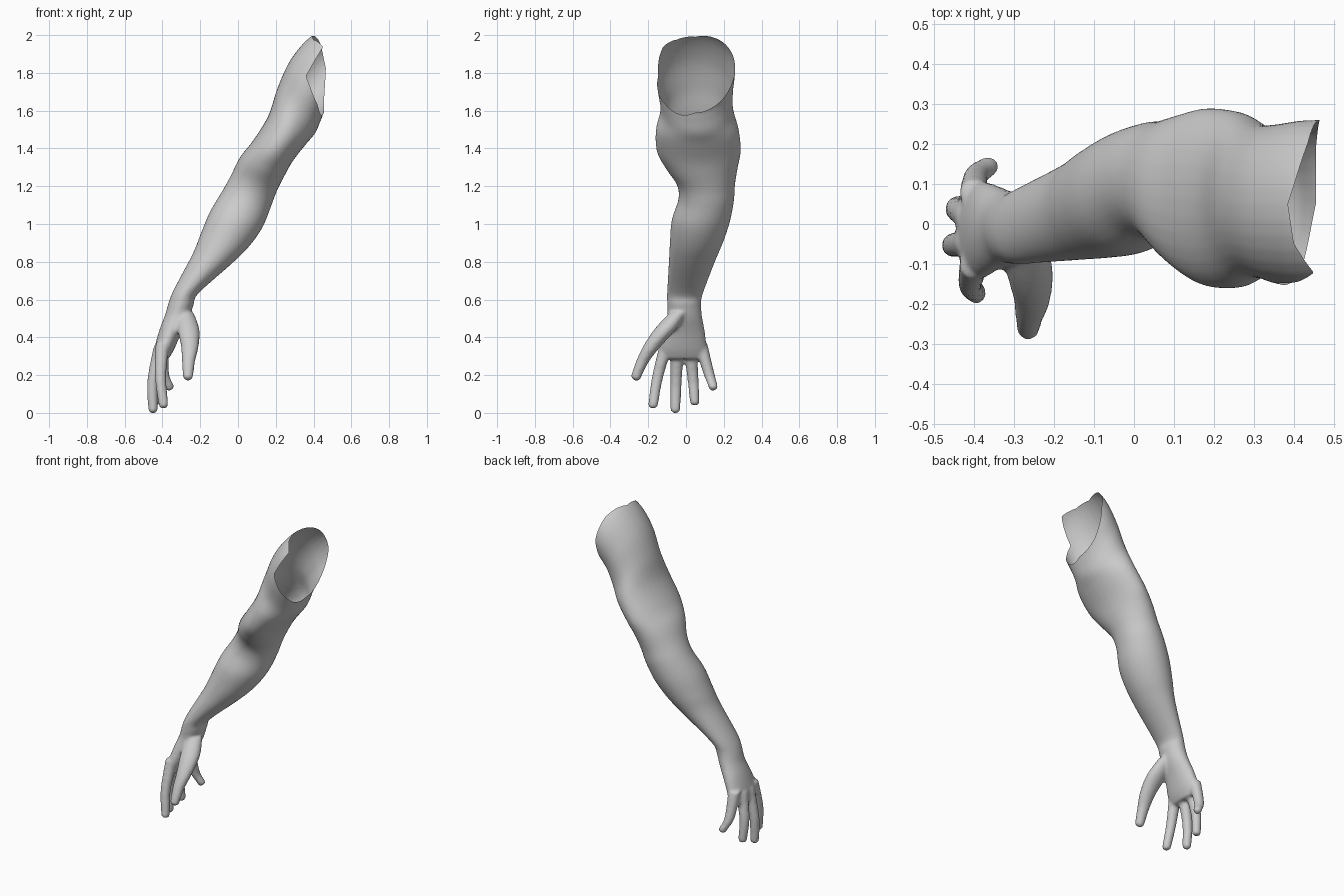
import bpy
import bmesh
from math import atan2, cos, sin, pi, degrees
from mathutils import Vector

default_cube = bpy.data.objects.get("Cube")
if default_cube:
    bpy.data.objects.remove(default_cube, do_unlink=True)

SIDES = 32
STEPS = 5


def smooth_rows(rows):
    """Pass a Catmull-Rom curve through a list of equal-length rows."""
    padded = [rows[0]] + list(rows) + [rows[-1]]
    result = []
    for index in range(len(rows) - 1):
        window = padded[index:index + 4]
        for step in range(STEPS):
            t = step / STEPS
            result.append([
                b + t / 2 * (c - a + t * (2 * a - 5 * b + 4 * c - d
                                          + t * (3 * (b - c) + d - a)))
                for a, b, c, d in zip(*window)])
    result.append(list(rows[-1]))
    return result


def loft(bm, rows):
    """Closed body from oval sections: outer x, z, inner x, z, front y, back y."""
    rings = []
    for outer_x, outer_z, inner_x, inner_z, front, back in smooth_rows(rows):
        outer = Vector((outer_x, (front + back) / 2, outer_z))
        inner = Vector((inner_x, (front + back) / 2, inner_z))
        centre = (outer + inner) / 2
        across = (inner - outer) / 2
        depth = Vector((0, (back - front) / 2, 0))
        ring = []
        for side in range(SIDES):
            angle = 2 * pi * side / SIDES
            ring.append(bm.verts.new(centre + across * cos(angle) + depth * sin(angle)))
        rings.append(ring)
    for ring, following in zip(rings, rings[1:]):
        for side in range(SIDES):
            after = (side + 1) % SIDES
            bm.faces.new((ring[side], ring[after], following[after], following[side]))
    bm.faces.new(rings[0])
    bm.faces.new(rings[-1])


def digit(bm, points, radii):
    """Round tapered digit with a domed tip, running down the points."""
    joints = [(x, y, z, r) for (x, y, z), r in zip(points, radii)]
    x, y, z, r = joints[-1]
    joints.append((x, y, z - r * 0.6, r * 0.8))
    joints.append((x, y, z - r * 0.95, r * 0.35))
    loft(bm, [(x - r, z, x + r, z, y - r, y + r) for x, y, z, r in joints])


# Shoulder, upper arm, elbow, forearm, wrist and palm
arm_sections = [
    (.62, 2.1, .7, 1.86, -.15, .26),
    (.5, 2.05, .58, 1.74, -.15, .26),
    (.385, 2, .47, 1.62, -.16, .26),
    (.28, 1.88, .44, 1.56, -.15, .25),
    (.21, 1.73, .41, 1.49, -.135, .25),
    (.16, 1.58, .36, 1.43, -.16, .28),
    (.08, 1.45, .29, 1.34, -.155, .29),
    (.01, 1.36, .245, 1.26, -.11, .275),
    (-.04, 1.26, .205, 1.18, -.05, .26),
    (-.085, 1.18, .175, 1.1, -.04, .255),
    (-.15, 1.07, .13, .99, -.075, .235),
    (-.2, .95, .06, .89, -.085, .2),
    (-.24, .85, -.03, .8, -.09, .16),
    (-.335, .67, -.21, .64, -.1, .095),
    (-.365, .6, -.235, .58, -.1, .08),
    (-.385, .53, -.26, .51, -.1, .085),
    (-.415, .45, -.3, .43, -.12, .1),
    (-.44, .36, -.34, .34, -.14, .11),
    (-.445, .3, -.37, .29, -.13, .105),
]

# Knuckle, middle joint and tip of each finger
fingers = {
    "index": [(-.4, -.1, .38), (-.41, -.15, .2), (-.395, -.173, .055)],
    "middle": [(-.41, -.045, .36), (-.45, -.052, .18), (-.45, -.056, .03)],
    "ring": [(-.41, .02, .36), (-.442, .036, .2), (-.437, .046, .07)],
    "little": [(-.4, .075, .38), (-.395, .12, .22), (-.365, .143, .15)],
}
thumb = [(-.28, -.04, .54), (-.262, -.11, .45), (-.255, -.18, .36),
         (-.262, -.23, .28), (-.265, -.262, .205)]

bm = bmesh.new()
loft(bm, arm_sections)
for points in fingers.values():
    digit(bm, points, (.037, .03, .026))
digit(bm, thumb, (.045, .058, .047, .035, .028))
bmesh.ops.recalc_face_normals(bm, faces=bm.faces[:])
mesh = bpy.data.meshes.new("arm")
bm.to_mesh(mesh)
bm.free()
arm = bpy.data.objects.new("arm", mesh)
bpy.context.collection.objects.link(arm)

# Fuse the parts into one skin
bpy.ops.object.select_all(action="DESELECT")
arm.select_set(True)
bpy.context.view_layer.objects.active = arm
fuse = arm.modifiers.new("fuse", "REMESH")
fuse.mode = "VOXEL"
fuse.voxel_size = 0.009
soften = arm.modifiers.new("soften", "SMOOTH")
soften.factor = 0.5
soften.iterations = 8
for name in ("fuse", "soften"):
    bpy.ops.object.modifier_apply(modifier=name)

# Shoulder opening: x of the rim by angle around the opening
rim = [(-180, .36), (-137, .42), (-90, .455), (-43, .455), (11, .465), (49, .435),
       (90, .385), (117, .4), (138, .45), (160, .4), (180, .36)]


def rim_x(point):
    angle = degrees(atan2(point.z - 1.79, point.y - 0.05))
    for (a, x_a), (b, x_b) in zip(rim, rim[1:]):
        if angle <= b:
            return x_a + (x_b - x_a) * (angle - a) / (b - a)
    return rim[-1][1]


# Flatten the rim, cut along it and bend it back, leaving the end open
bm = bmesh.new()
bm.from_mesh(arm.data)
for vert in bm.verts:
    vert.co.x -= rim_x(vert.co)
bmesh.ops.bisect_plane(bm, geom=bm.verts[:] + bm.edges[:] + bm.faces[:],
                       plane_co=(0, 0, 0), plane_no=(1, 0, 0), clear_outer=True)
for vert in bm.verts:
    vert.co.x += rim_x(vert.co)
lowest = min(vert.co.z for vert in bm.verts)
for vert in bm.verts:
    vert.co.z -= lowest
bm.to_mesh(arm.data)
bm.free()

# Plain grey skin
grey = bpy.data.materials.new("plain grey")
grey.use_nodes = True
colour = (0.6, 0.6, 0.6, 1)
grey.diffuse_color = colour
grey.node_tree.nodes["Principled BSDF"].inputs["Base Color"].default_value = colour
arm.data.materials.clear()
arm.data.materials.append(grey)
bpy.ops.object.shade_smooth()
